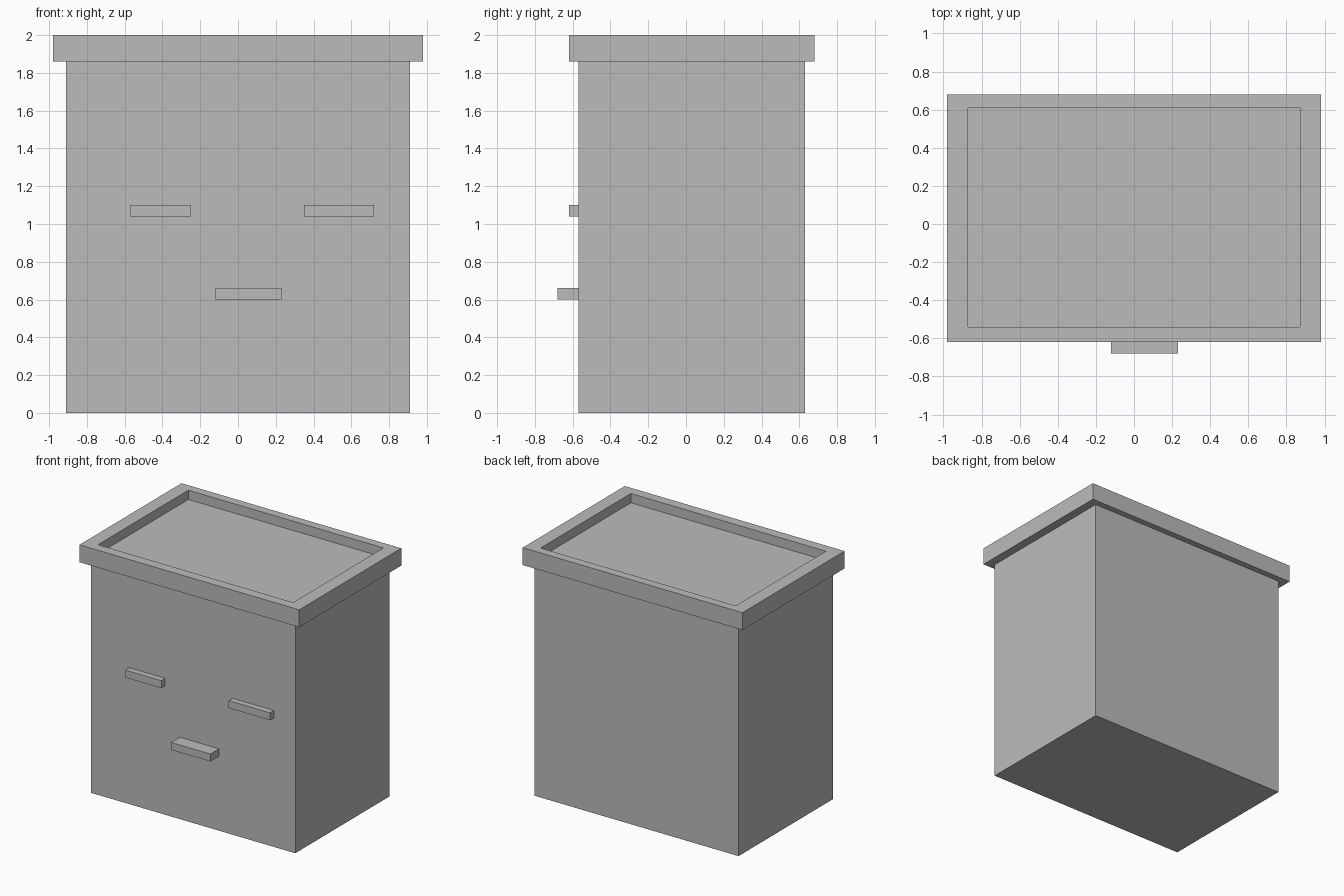
import bpy
import bmesh

cube = bpy.data.objects.get("Cube")
if cube:
    bpy.data.objects.remove(cube, do_unlink=True)

grey = bpy.data.materials.new("plain grey")
grey.use_nodes = True
colour = (0.5, 0.5, 0.5, 1)
grey.diffuse_color = colour
grey.node_tree.nodes["Principled BSDF"].inputs["Base Color"].default_value = colour


def finish(name, bm):
    bmesh.ops.recalc_face_normals(bm, faces=bm.faces)
    mesh = bpy.data.meshes.new(name)
    bm.to_mesh(mesh)
    bm.free()
    mesh.materials.append(grey)
    obj = bpy.data.objects.new(name, mesh)
    bpy.context.collection.objects.link(obj)


def box(name, low, high):
    bm = bmesh.new()
    bmesh.ops.create_cube(bm, size=1)
    for v in bm.verts:
        v.co = [(a + b) / 2 + c * (b - a) for a, b, c in zip(low, high, v.co)]
    finish(name, bm)


def frame(name, outer, inner, bottom, top):
    """Rectangular ring; outer and inner are (x0, y0, x1, y1)."""
    bm = bmesh.new()

    def loop(rect, z):
        x0, y0, x1, y1 = rect
        return [bm.verts.new((x, y, z)) for x, y in
                ((x0, y0), (x1, y0), (x1, y1), (x0, y1))]

    loops = [loop(outer, bottom), loop(outer, top), loop(inner, top), loop(inner, bottom)]
    for i, a in enumerate(loops):
        b = loops[(i + 1) % 4]
        for j in range(4):
            k = (j + 1) % 4
            bm.faces.new((a[j], a[k], b[k], b[j]))
    finish(name, bm)


# Main cabinet, its top forming the floor of the tray
box("body", (-0.91, -0.57, 0), (0.91, 0.63, 1.925))

# Overhanging raised rim
frame("top_rim", (-0.98, -0.62, 0.98, 0.68), (-0.87, -0.54, 0.87, 0.61), 1.86, 2)

# Bars on the front
box("upper_right_bar", (-0.57, -0.62, 1.04), (-0.25, -0.56, 1.10))
box("upper_left_bar", (0.35, -0.62, 1.04), (0.72, -0.56, 1.10))
box("lower_bar", (-0.12, -0.68, 0.60), (0.23, -0.56, 0.66))
